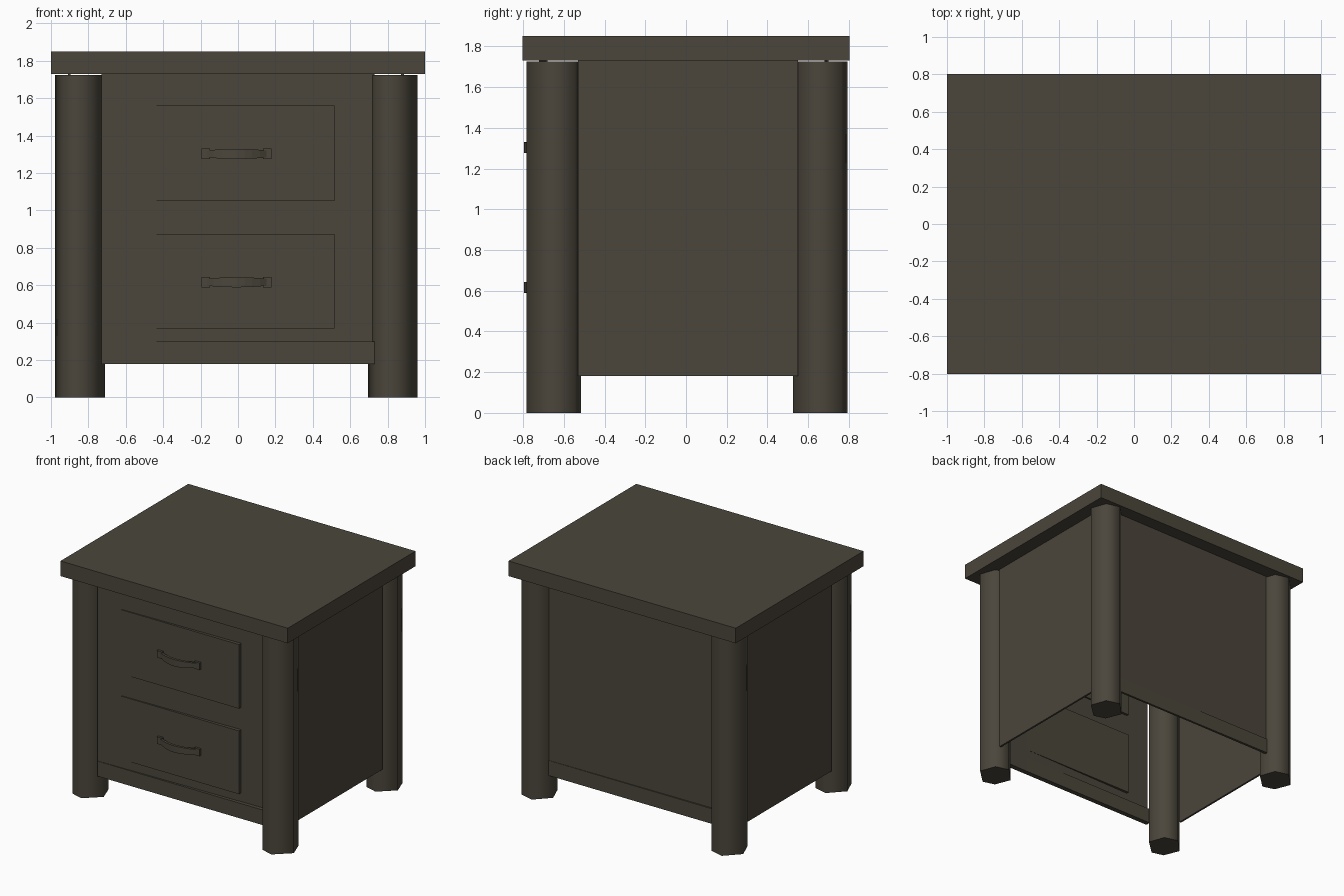
import bpy, bmesh, math

if "Cube" in bpy.data.objects:
    bpy.data.objects.remove(bpy.data.objects["Cube"])

wood = bpy.data.materials.new("dark_wood")
wood.diffuse_color = (0.070, 0.061, 0.044, 1)
wood.use_nodes = True
wood.node_tree.nodes["Principled BSDF"].inputs["Base Color"].default_value = wood.diffuse_color


def finish(name, bm, smooth=False):
    bmesh.ops.recalc_face_normals(bm, faces=bm.faces[:])
    me = bpy.data.meshes.new(name)
    bm.to_mesh(me)
    bm.free()
    me.materials.append(wood)
    ob = bpy.data.objects.new(name, me)
    bpy.context.collection.objects.link(ob)
    if smooth:
        bpy.ops.object.select_all(action='DESELECT')
        ob.select_set(True)
        bpy.context.view_layer.objects.active = ob
        bpy.ops.object.shade_smooth_by_angle(angle=math.radians(75))
    return ob


def prism(name, outline, z0, z1, smooth=False):
    """Extrude a plan outline (x, y) from z0 to z1."""
    bm = bmesh.new()
    face = bm.faces.new([bm.verts.new((x, y, z0)) for x, y in outline])
    top = bmesh.ops.extrude_face_region(bm, geom=[face])["geom"]
    for v in top:
        if isinstance(v, bmesh.types.BMVert):
            v.co.z = z1
    return finish(name, bm, smooth)


def box(name, x0, x1, y0, y1, z0, z1):
    return prism(name, [(x0, y0), (x1, y0), (x1, y1), (x0, y1)], z0, z1)


# Table top
box("top_board", -1, 1, -0.803, 0.803, 1.73, 1.85)

# Six-sided legs
for end, y in (("front", -0.648), ("back", 0.66)):
    for side, x in (("left", -0.845), ("right", 0.828)):
        ring = [(x + 0.135 * math.cos(math.radians(a)), y + 0.135 * math.sin(math.radians(a)))
                for a in (-10, 50, 100, 172, 232, 276)]
        prism(f"{end}_{side}_leg", ring, 0, 1.725, True)

# Thin body panels, open underneath; the front one is slightly askew
LOW, HIGH = 0.18, 1.735
prism("front_panel", [(-0.73, -0.722), (0.73, -0.692), (0.73, -0.68), (-0.73, -0.71)], LOW, HIGH)
prism("back_panel", [(-0.73, 0.68), (0.73, 0.69), (0.73, 0.70), (-0.73, 0.69)], LOW, HIGH)
box("left_panel", -0.91, -0.895, -0.53, 0.55, LOW, HIGH)
box("right_panel", 0.872, 0.887, -0.53, 0.55, LOW, HIGH)

# Bottom rails
box("front_rail", -0.73, 0.73, -0.724, -0.685, LOW, 0.30)
box("back_rail", -0.73, 0.73, 0.685, 0.702, LOW, 0.30)

# Drawers with bowed strap handles
for label, z0, z1, zh in (("upper", 1.05, 1.56, 1.302), ("lower", 0.37, 0.873, 0.616)):
    box(f"{label}_drawer", -0.52, 0.515, -0.724, -0.685, z0, z1)
    for side, x in (("left", -0.172), ("right", 0.157)):
        box(f"{label}_handle_{side}_tab", x - 0.023, x + 0.023, -0.742, -0.72, zh - 0.028, zh + 0.028)
    bm = bmesh.new()
    rings = []
    for i in range(9):
        t = i / 4 - 1
        bow = 1 - t * t
        x, y, h = -0.007 + 0.165 * t, -0.738 - 0.057 * bow, 0.018 + 0.009 * bow
        rings.append([bm.verts.new((x, y + dy, zh + s * h))
                      for dy, s in ((0, -1), (0, 1), (0.02, 1), (0.02, -1))])
    for a, b in zip(rings, rings[1:]):
        for k in range(4):
            bm.faces.new((a[k], a[(k + 1) % 4], b[(k + 1) % 4], b[k]))
    bm.faces.new(rings[0])
    bm.faces.new(rings[-1])
    finish(f"{label}_handle", bm)
